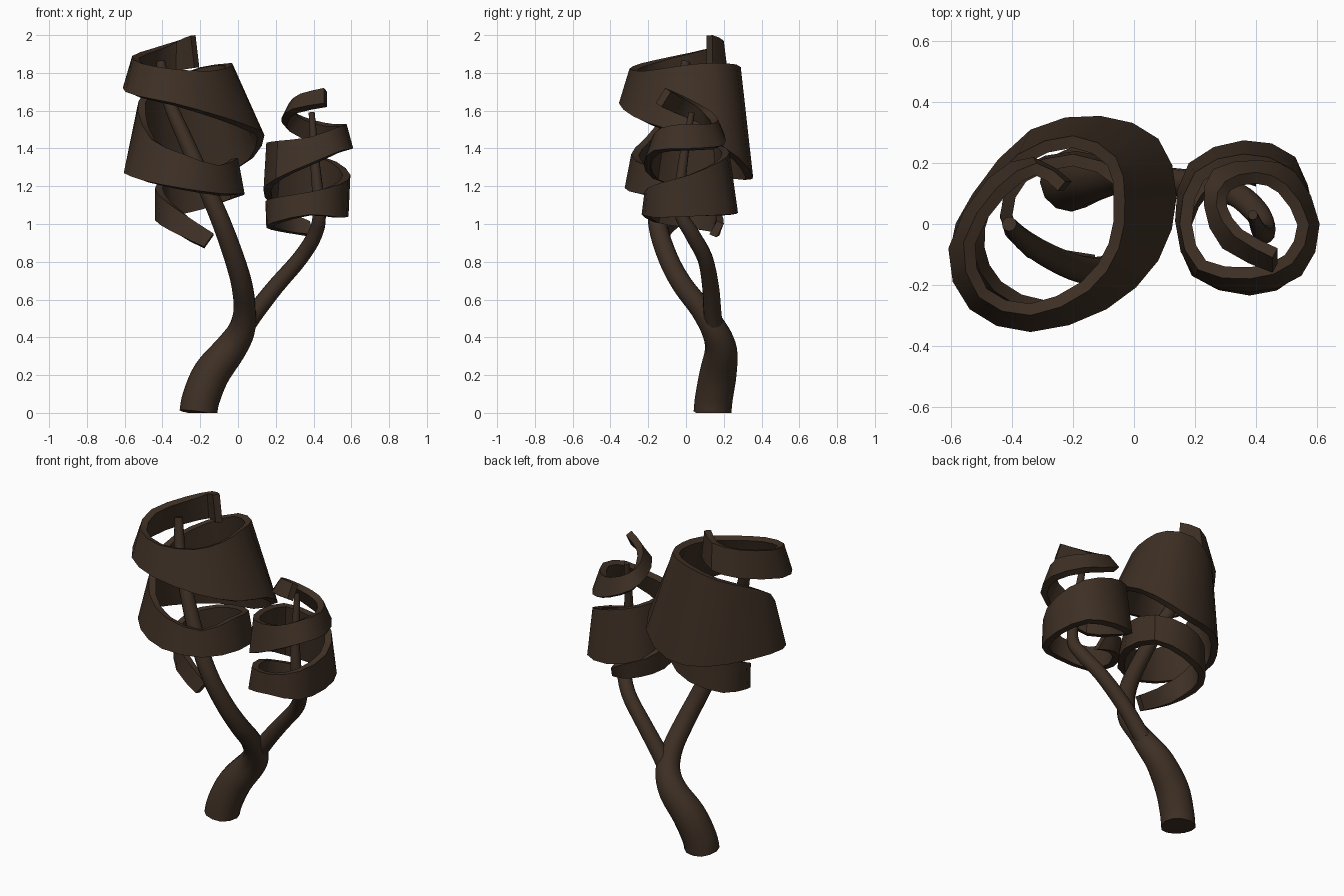
import bpy
from mathutils import Vector

bark = bpy.data.materials.new("dark_brown_bark")
bark.diffuse_color = (0.048, 0.029, 0.018, 1)


def smooth_path(rows, steps):
    """Catmull-Rom interpolation of rows of numbers."""
    rows = [Vector(r) for r in rows]
    out = []
    for i in range(len(rows) - 1):
        b, c = rows[i], rows[i + 1]
        a = rows[i - 1] if i else b
        d = rows[i + 2] if i + 2 < len(rows) else c
        for k in range(steps):
            t = k / steps
            out.append(0.5 * (2 * b + (c - a) * t + (2 * a - 5 * b + 4 * c - d) * t * t
                              + (3 * b - a - 3 * c + d) * t ** 3))
    return out + [rows[-1]]


def select(obj):
    bpy.ops.object.select_all(action='DESELECT')
    obj.select_set(True)
    bpy.context.view_layer.objects.active = obj


def limb(name, rows):
    """Tapered round limb; rows are x, y, z, radius."""
    pts = smooth_path(rows, 4)
    cu = bpy.data.curves.new(name, 'CURVE')
    cu.dimensions = '3D'
    cu.bevel_depth = 1
    cu.bevel_resolution = 4
    cu.use_fill_caps = True
    sp = cu.splines.new('POLY')
    sp.points.add(len(pts) - 1)
    for p, v in zip(sp.points, pts):
        p.co = (v[0], v[1], v[2], 1)
        p.radius = v[3]
    obj = bpy.data.objects.new(name, cu)
    bpy.context.collection.objects.link(obj)
    cu.materials.append(bark)
    select(obj)
    bpy.ops.object.convert(target='MESH')
    obj = bpy.context.view_layer.objects.active
    # Flatten the foot onto the ground
    for v in obj.data.vertices:
        v.co.z = max(v.co.z, 0)
    bpy.ops.object.shade_smooth_by_angle(angle=0.9)


def ribbon(name, rows, thickness):
    """Spiral strip; rows are the top edge xyz then the bottom edge xyz, anticlockwise."""
    pts = smooth_path(rows, 2)
    verts = [v[k:k + 3] for v in pts for k in (0, 3)]
    faces = [(2 * i, 2 * i + 1, 2 * i + 3, 2 * i + 2) for i in range(len(pts) - 1)]
    me = bpy.data.meshes.new(name)
    me.from_pydata(verts, [], faces)
    me.materials.append(bark)
    obj = bpy.data.objects.new(name, me)
    bpy.context.collection.objects.link(obj)
    mod = obj.modifiers.new("thickness", 'SOLIDIFY')
    mod.thickness = thickness
    mod.offset = -1
    select(obj)
    bpy.ops.object.modifier_apply(modifier=mod.name)
    bpy.ops.object.shade_smooth_by_angle(angle=0.6)


# Main trunk, bending right then leaning left
limb("trunk", [
    (-.21, .14, 0, .10), (-.195, .148, .08, .10), (-.14, .17, .21, .098),
    (-.04, .185, .34, .085), (.02, .15, .44, .072), (.035, .08, .55, .06),
    (.02, -.02, .68, .056), (-.02, -.095, .82, .053), (-.085, -.15, 1.0, .05),
    (-.17, -.15, 1.2, .046), (-.28, -.105, 1.45, .04), (-.365, -.05, 1.65, .034),
    (-.41, 0, 1.86, .024)])

# Thinner side branch to the right
limb("side_branch", [
    (.02, .15, .43, .05), (.09, .14, .53, .048), (.2, .13, .67, .045),
    (.33, .10, .82, .042), (.41, .03, .95, .04), (.43, -.03, 1.07, .034),
    (.41, -.02, 1.3, .026), (.39, .03, 1.59, .016)])

# Large leaf spiral around the trunk
ribbon("large_spiral", [
    (-.225, .14, 2.0, -.205, .14, 1.83), (-.32, .2, 1.97, -.33, .22, 1.81),
    (-.45, .12, 1.93, -.48, .15, 1.77), (-.56, -.06, 1.89, -.61, -.08, 1.72),
    (-.51, -.24, 1.85, -.54, -.28, 1.68), (-.34, -.30, 1.82, -.34, -.355, 1.64),
    (-.15, -.22, 1.81, -.09, -.28, 1.57), (-.05, -.08, 1.83, .08, -.12, 1.51),
    (-.03, .08, 1.85, .14, .09, 1.47), (-.06, .22, 1.85, .08, .28, 1.35),
    (-.2, .29, 1.83, -.11, .355, 1.25), (-.38, .23, 1.76, -.34, .31, 1.24),
    (-.5, .08, 1.69, -.53, .1, 1.26), (-.53, -.08, 1.6, -.605, -.09, 1.27),
    (-.46, -.22, 1.45, -.5, -.25, 1.23), (-.29, -.29, 1.37, -.3, -.325, 1.19),
    (-.1, -.21, 1.31, -.08, -.24, 1.16), (0, -.05, 1.35, .035, -.04, 1.16),
    (-.03, .15, 1.32, -.01, .17, 1.14), (-.2, .23, 1.28, -.19, .24, 1.08),
    (-.38, .17, 1.24, -.38, .18, 1.04), (-.44, .03, 1.19, -.44, .02, 1.02),
    (-.37, -.09, 1.11, -.35, -.11, .96), (-.13, -.14, .95, -.18, -.16, .88)], .04)

# Small leaf spiral around the side branch, listed top down and reversed
ribbon("small_spiral", [
    (.455, -.11, 1.72, .455, -.16, 1.64), (.33, -.04, 1.69, .29, -.08, 1.61),
    (.27, .06, 1.64, .23, .06, 1.56), (.3, .14, 1.59, .26, .18, 1.51),
    (.4, .17, 1.55, .41, .21, 1.44), (.5, .13, 1.53, .53, .17, 1.41),
    (.575, 0, 1.53, .61, 0, 1.40), (.52, -.13, 1.51, .55, -.17, 1.39),
    (.38, -.18, 1.46, .38, -.225, 1.32), (.21, -.15, 1.44, .2, -.175, 1.24),
    (.15, 0, 1.43, .135, .01, 1.18), (.2, .17, 1.42, .18, .2, 1.10),
    (.36, .23, 1.38, .36, .275, 1.06), (.52, .18, 1.33, .53, .22, 1.05),
    (.595, .02, 1.26, .585, .02, 1.04), (.54, -.16, 1.21, .54, -.17, 1.035),
    (.38, -.22, 1.17, .38, -.235, 1.05), (.2, -.15, 1.14, .19, -.17, 1.01),
    (.145, 0, 1.12, .15, .0, .98), (.19, .12, 1.08, .22, .13, .96),
    (.28, .19, 1.05, .31, .18, .945), (.38, .2, 1.0, .4, .16, .93)][::-1], .04)
